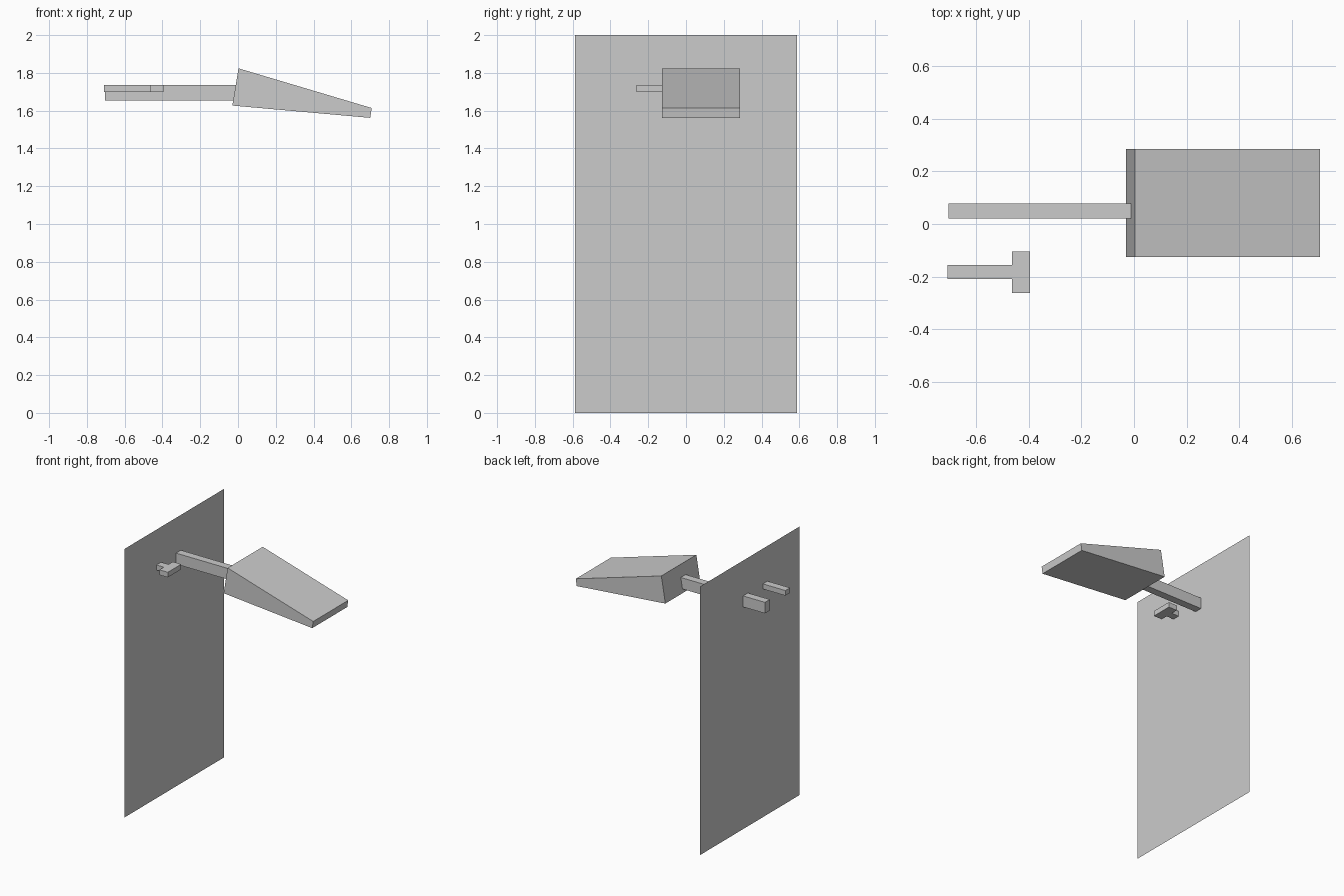
import bpy, bmesh

if "Cube" in bpy.data.objects:
    bpy.data.objects.remove(bpy.data.objects["Cube"])

# One flat grey for everything
grey = bpy.data.materials.new("light_grey")
grey.diffuse_color = (0.6, 0.6, 0.6, 1)
grey.use_nodes = True
grey.node_tree.nodes["Principled BSDF"].inputs["Base Color"].default_value = grey.diffuse_color


def extrude_outline(name, points, offset):
    """Make a flat outline; sweep it along offset if one is given."""
    bm = bmesh.new()
    face = bm.faces.new([bm.verts.new(p) for p in points])
    if offset:
        result = bmesh.ops.extrude_face_region(bm, geom=[face], use_keep_orig=True)
        verts = [v for v in result["geom"] if isinstance(v, bmesh.types.BMVert)]
        bmesh.ops.translate(bm, verts=verts, vec=offset)
        bmesh.ops.recalc_face_normals(bm, faces=bm.faces)
    mesh = bpy.data.meshes.new(name)
    bm.to_mesh(mesh)
    bm.free()
    mesh.materials.append(grey)
    obj = bpy.data.objects.new(name, mesh)
    bpy.context.collection.objects.link(obj)
    return obj


# Thin upright panel, a single sheet facing +x
W, PX = 0.587, -0.525
extrude_outline("wall_panel", [(PX, -W, 0), (PX, W, 0), (PX, W, 2), (PX, -W, 2)], None)

# Tapered wedge head at the end of the arm
wedge = [(-0.03, 1.627), (0.70, 1.562), (0.708, 1.614), (0.003, 1.824)]
extrude_outline("wedge_head", [(x, -0.126, z) for x, z in wedge], (0, 0.412, 0))

# Straight arm passing through the panel into the head
arm = [(-0.705, 1.655), (-0.01, 1.655), (-0.01, 1.737), (-0.705, 1.737)]
extrude_outline("arm", [(x, 0.021, z) for x, z in arm], (0, 0.057, 0))

# T-shaped latch, mirrored about its centre line
half = [(-0.71, 0.027), (-0.464, 0.027), (-0.464, 0.079), (-0.395, 0.079)]
YC = -0.183
outline = [(x, YC - y, 1.699) for x, y in half]
outline += [(x, YC + y, 1.699) for x, y in reversed(half)]
extrude_outline("latch", outline, (0, 0, 0.038))
